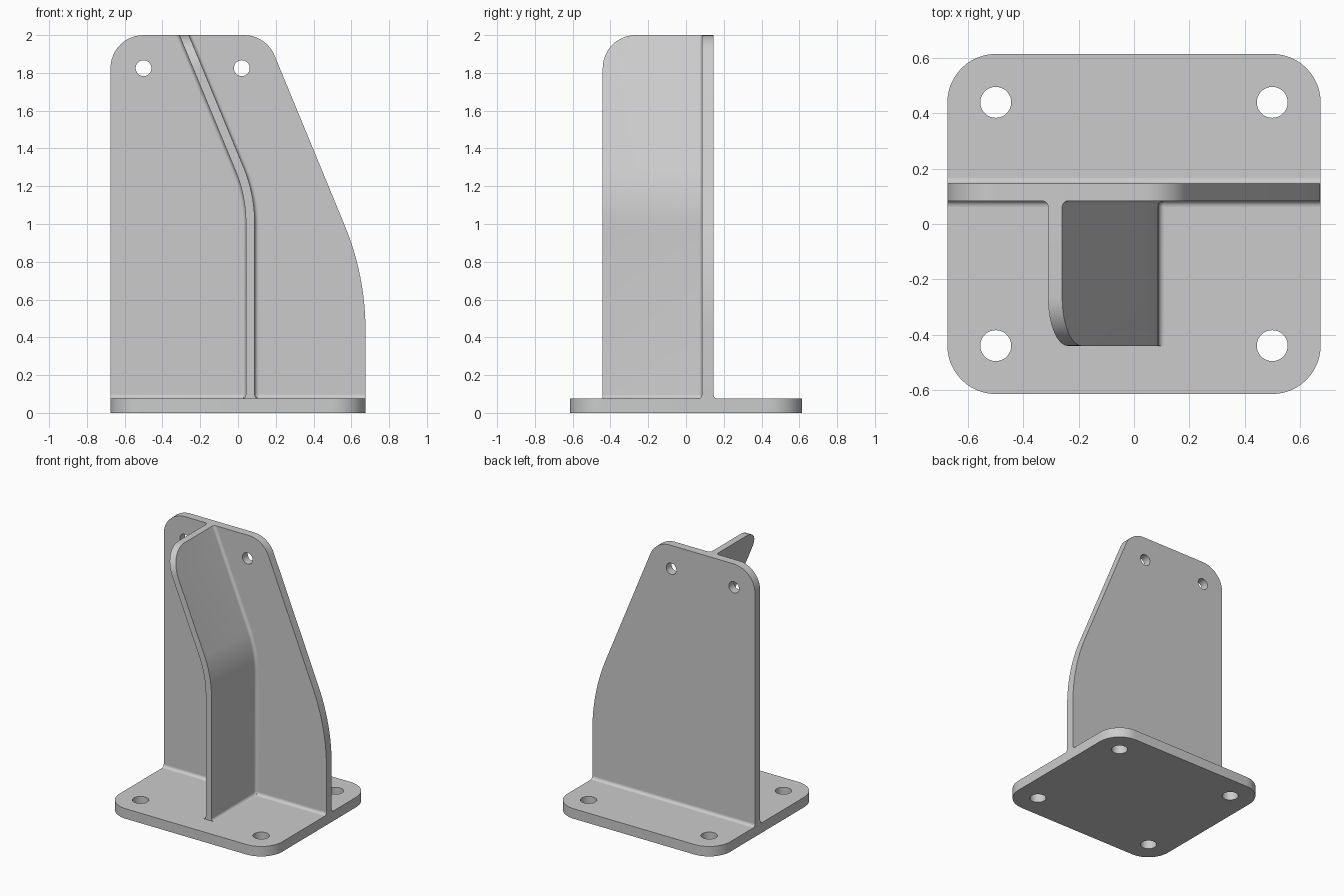
import bpy, bmesh
from math import sin, cos, tan, asin, pi, radians
from mathutils import Vector

if "Cube" in bpy.data.objects:
    bpy.data.objects.remove(bpy.data.objects["Cube"])

FILLET = 0.022
BASE_TOP = 0.075
PLATE_Y0, PLATE_Y1 = 0.084, 0.146


def finish(obj):
    bpy.ops.object.select_all(action='DESELECT')
    obj.select_set(True)
    bpy.context.view_layer.objects.active = obj
    if obj.type == 'CURVE':
        bpy.ops.object.convert(target='MESH')
    obj = bpy.context.view_layer.objects.active
    bm = bmesh.new()
    bm.from_mesh(obj.data)
    bmesh.ops.remove_doubles(bm, verts=bm.verts, dist=1e-5)
    bmesh.ops.recalc_face_normals(bm, faces=bm.faces)
    bm.to_mesh(obj.data)
    bm.free()
    bpy.ops.object.shade_smooth_by_angle(angle=radians(30))


def rounded(corners, steps=12):
    """Outline from (x, y, radius) corners."""
    pts = []
    n = len(corners)
    for i, (x, y, r) in enumerate(corners):
        p = Vector((x, y))
        if r == 0:
            pts.append(p)
            continue
        a = (Vector(corners[i - 1][:2]) - p).normalized()
        b = (Vector(corners[(i + 1) % n][:2]) - p).normalized()
        half = a.angle(b) / 2
        centre = p + (a + b).normalized() * r / sin(half)
        t = r / tan(half)
        va = (p + a * t - centre).normalized()
        vb = (p + b * t - centre).normalized()
        pts += [centre + va.slerp(vb, k / steps) * r for k in range(steps + 1)]
    return pts


def circle(x, y, r, n=32):
    return [(x + r * cos(2 * pi * k / n), y + r * sin(2 * pi * k / n)) for k in range(n)]


def prism(name, loops, half_depth, loc, rot=(0, 0, 0)):
    """Flat outline with holes, extruded both ways."""
    cu = bpy.data.curves.new(name, 'CURVE')
    cu.dimensions = '2D'
    cu.fill_mode = 'BOTH'
    cu.extrude = half_depth
    for loop in loops:
        s = cu.splines.new('POLY')
        s.points.add(len(loop) - 1)
        for pt, p in zip(s.points, loop):
            pt.co = (p[0], p[1], 0, 1)
        s.use_cyclic_u = True
    obj = bpy.data.objects.new(name, cu)
    obj.location, obj.rotation_euler = loc, rot
    bpy.context.collection.objects.link(obj)
    finish(obj)


# Base plate with four bolt holes
W, D = 0.675, 0.615
base = rounded([(-W, -D, .175), (W, -D, .175), (W, D, .175), (-W, D, .175)])
bolts = [circle(sx * 0.5, sy * 0.44, 0.056) for sx in (-1, 1) for sy in (-1, 1)]
prism("base_plate", [base] + bolts, BASE_TOP / 2, (0, 0, BASE_TOP / 2))

# Upright plate with slanted side and two holes
upright = rounded([(-W, .05, 0), (W, .05, 0), (W, .726, 1.45), (.149, 2, .175), (-W, 2, .175)])
prism("upright_plate", [upright, circle(-.5, 1.825, .042), circle(.02, 1.825, .042)],
      (PLATE_Y1 - PLATE_Y0) / 2, (0, (PLATE_Y0 + PLATE_Y1) / 2, 0), (pi / 2, 0, 0))

# Fillets where the upright meets the base
for name, side, y in (("front_fillet", -1, PLATE_Y0), ("back_fillet", 1, PLATE_Y1)):
    e = 0.005
    arc = [(side * FILLET * (1 - sin(k * pi / 12)), FILLET * (1 - cos(k * pi / 12)))
           for k in range(7)]
    prof = [(-side * e, -e), (side * FILLET, -e)] + arc + [(-side * e, FILLET)]
    prism(name, [prof], W, (0, y, BASE_TOP), (pi / 2, 0, pi / 2))

# Bent rib, stacked from horizontal slices
BEND, R, Z0, X0 = radians(22.5), 0.75, 1.005, 0.065
Z1 = Z0 + R * sin(BEND)
FRONT, TOP_R = -0.441, 0.175


def rib_centre(z):
    """Centre x and tilt of the rib at height z."""
    tilt = min(BEND, asin(max(0, min(1, (z - Z0) / R))))
    return X0 - R * (1 - cos(tilt)) - max(0, z - Z1) * tan(BEND), tilt


levels = [(0.05, FILLET, 0)]
levels += [(BASE_TOP + FILLET * (1 - cos(k * pi / 12)), FILLET * (1 - sin(k * pi / 12)), 0)
           for k in range(7)]
levels += [(Z0 + (Z1 - Z0) * k / 12, 0, 0) for k in range(13)]
levels += [(2 - TOP_R + TOP_R * sin(k * pi / 24), 0, TOP_R * (1 - cos(k * pi / 24)))
           for k in range(13)]
bm = bmesh.new()
rings = []
for z, flare, setback in levels:
    cx, tilt = rib_centre(z)
    w = 0.0235 / cos(tilt) + flare
    half = [(w, FRONT + setback)]
    half += [(w + FILLET * (1 - cos(k * pi / 12)), PLATE_Y0 - FILLET * (1 - sin(k * pi / 12)))
             for k in range(7)]
    half.append((w + FILLET, PLATE_Y0 + .01))
    ring = [(-u, y) for u, y in half] + [(u, y) for u, y in reversed(half)]
    rings.append([bm.verts.new((cx + u, y, z)) for u, y in ring])
for lo, hi in zip(rings, rings[1:]):
    for i in range(len(lo)):
        j = (i + 1) % len(lo)
        bm.faces.new((lo[i], lo[j], hi[j], hi[i]))
bm.faces.new(rings[0])
bm.faces.new(rings[-1])
mesh = bpy.data.meshes.new("bent_rib")
bm.to_mesh(mesh)
bm.free()
rib = bpy.data.objects.new("bent_rib", mesh)
bpy.context.collection.objects.link(rib)
finish(rib)
